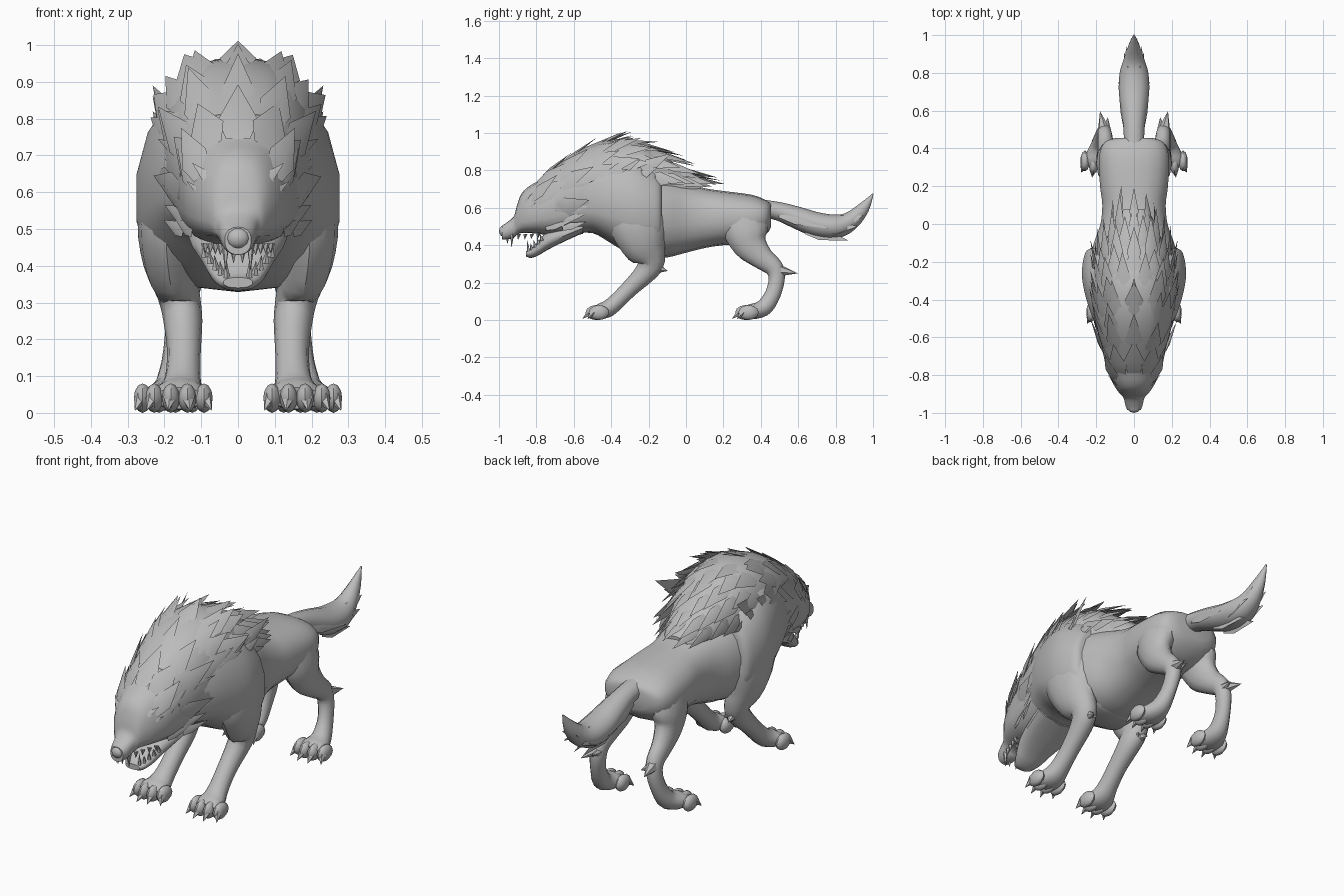
import bpy, bmesh, math, random
from mathutils import Vector as V

if "Cube" in bpy.data.objects:
    bpy.data.objects.remove(bpy.data.objects["Cube"])

random.seed(4)
fur = bpy.data.materials.new("grey_fur")
fur.diffuse_color = (0.5, 0.5, 0.5, 1)
fur.use_nodes = True
fur.node_tree.nodes["Principled BSDF"].inputs["Base Color"].default_value = fur.diffuse_color


def finish(name, bm, mirror=False):
    bmesh.ops.recalc_face_normals(bm, faces=bm.faces)
    me = bpy.data.meshes.new(name)
    bm.to_mesh(me)
    bm.free()
    me.materials.append(fur)
    ob = bpy.data.objects.new(name, me)
    bpy.context.collection.objects.link(ob)
    if mirror:
        ob.modifiers.new("mirror", 'MIRROR')
    return ob


def smooth_keys(keys, steps=3):
    """Catmull-Rom interpolation of a short list of key rows."""
    out = []
    for i in range(len(keys) - 1):
        rows = [keys[max(i - 1, 0)], keys[i], keys[i + 1], keys[min(i + 2, len(keys) - 1)]]
        for k in range(steps):
            t = k / steps
            out.append([b + .5 * t * (c - a + t * (2 * a - 5 * b + 4 * c - d + t * (3 * (b - c) + d - a)))
                        for a, b, c, d in zip(*rows)])
    return out + [list(keys[-1])]


def skin(bm, rings):
    vs = [[bm.verts.new(p) for p in r] for r in rings]
    n = len(vs[0])
    for a, b in zip(vs, vs[1:]):
        for i in range(n):
            bm.faces.new((a[i], a[(i + 1) % n], b[(i + 1) % n], b[i]))
    bm.faces.new(vs[0])
    bm.faces.new(vs[-1])


def spow(v, e):
    return math.copysign(abs(v) ** e, v)


def section(row, a, e=.85):
    """Point of an egg-shaped section (y, widest z, half width, top z, bottom z); a = 0 is the top."""
    y, zm, hw, zt, zb = row
    c = spow(math.cos(a), e)
    return V((hw * spow(math.sin(a), e), y, zm + c * ((zt - zm) if c > 0 else (zm - zb))))


def loft(name, keys, n=18):
    bm = bmesh.new()
    skin(bm, [[section(r, math.tau * i / n) for i in range(n)] for r in smooth_keys(keys)])
    return finish(name, bm)


def limb(bm, keys, n=12):
    """Tube along (x, y, z, side radius, radius in the side plane)."""
    rows = smooth_keys(keys)
    rings = []
    for i, (x, y, z, rx, rp) in enumerate(rows):
        t = V(rows[min(i + 1, len(rows) - 1)][:3]) - V(rows[max(i - 1, 0)][:3])
        nrm = V((0, -t.z, t.y)).normalized()
        rings.append([V((x, y, z)) + V((rx, 0, 0)) * math.cos(math.tau * k / n)
                      + nrm * rp * math.sin(math.tau * k / n) for k in range(n)])
    skin(bm, rings)


def ball(bm, c, r):
    vs = bmesh.ops.create_uvsphere(bm, u_segments=10, v_segments=6, radius=1)['verts']
    for v in vs:
        v.co = V(c) + V([a * b for a, b in zip(v.co, r)])


def cone(bm, base, tip, r, n=5):
    base, tip = V(base), V(tip)
    d = (tip - base).normalized()
    u = d.orthogonal().normalized()
    w = d.cross(u)
    ring = [bm.verts.new(base + r * (u * math.cos(math.tau * i / n) + w * math.sin(math.tau * i / n)))
            for i in range(n)]
    top = bm.verts.new(tip)
    bm.faces.new(ring)
    for i in range(n):
        bm.faces.new((ring[i], ring[(i + 1) % n], top))


def tuft(bm, base, tip, w, normal):
    """Pointed, ridged lock of fur."""
    base, tip, normal = V(base), V(tip), V(normal).normalized()
    d = tip - base
    s = d.cross(normal).normalized() * w
    mid = base + d * .35
    p = [bm.verts.new(q) for q in (base + s * .6, base - s * .6, mid - s, tip, mid + s,
                                   mid + normal * w * .3, mid - normal * w * .2)]
    for r in (5, 6):
        for a, b in ((0, 1), (1, 2), (2, 3), (3, 4), (4, 0)):
            bm.faces.new((p[a], p[b], p[r]))


# torso, chest, skull and lower jaw
loft("hind_torso", [(.455, .56, .10, .62, .50), (.43, .56, .16, .64, .46), (.35, .55, .188, .67, .41),
                    (.2, .55, .182, .69, .40), (.1, .55, .17, .705, .385), (0, .55, .18, .735, .36),
                    (-.1, .55, .215, .77, .335), (-.2, .56, .24, .80, .33)])
loft("chest", [(-.13, .57, .235, .79, .335), (-.15, .57, .26, .82, .33), (-.22, .57, .277, .87, .33),
               (-.3, .58, .277, .91, .35), (-.4, .59, .255, .93, .41), (-.5, .61, .22, .91, .465),
               (-.6, .62, .17, .85, .46)])
loft("skull", [(-.55, .62, .185, .9, .46), (-.65, .6, .17, .85, .45), (-.72, .58, .155, .805, .45),
               (-.78, .56, .14, .75, .46), (-.84, .545, .115, .715, .465), (-.88, .54, .09, .675, .465),
               (-.905, .53, .07, .61, .455), (-.92, .505, .056, .555, .44), (-.96, .48, .046, .52, .43),
               (-.985, .47, .036, .505, .43)])
loft("lower_jaw", [(-.55, .5, .14, .54, .465), (-.65, .46, .125, .51, .42), (-.74, .425, .1, .475, .375),
                   (-.79, .39, .08, .42, .345), (-.83, .365, .058, .38, .332), (-.855, .355, .04, .368, .34)])
bm = bmesh.new()
ball(bm, (0, -.974, .475), (.034, .026, .03))
finish("nose", bm)

# teeth along both jaws
bm = bmesh.new()
for i in range(5):
    t = i / 4
    x, y = .034 + .055 * t, -.93 + .14 * t
    cone(bm, (x, y, .46), (x, y - .003, .385 if i == 0 else .425 + .01 * t), .012)
    x, y = .03 + .06 * t, -.84 + .07 * t
    cone(bm, (x, y, .355 + .07 * t), (x + .004, y - .01, .43 if i == 0 else .40 + .06 * t), .011)
cone(bm, (.012, -.955, .445), (.012, -.955, .405), .01)
finish("teeth", bm, True)

# legs running into the paws, with toes, claws and pointed heels
FRONT = [(.18, -.28, .66, .07, .13), (.195, -.26, .52, .078, .15), (.185, -.225, .40, .072, .12),
         (.16, -.19, .31, .058, .078), (.15, -.22, .25, .053, .058), (.147, -.30, .17, .046, .046),
         (.15, -.37, .10, .048, .044), (.155, -.415, .062, .06, .045), (.158, -.455, .048, .075, .042),
         (.16, -.49, .04, .07, .03)]
HIND = [(.1, .3, .58, .08, .12), (.128, .32, .48, .072, .12), (.14, .345, .40, .058, .092),
        (.15, .41, .33, .046, .062), (.155, .47, .28, .04, .05), (.16, .485, .22, .038, .043),
        (.172, .465, .14, .036, .042), (.182, .425, .075, .046, .045), (.188, .385, .052, .06, .043),
        (.19, .345, .045, .073, .04), (.192, .31, .038, .07, .03)]
for name, keys, px, py, heel, tip in (
        ("front_legs", FRONT, .16, -.42, (.158, -.165, .28), (.17, -.098, .262)),
        ("hind_legs", HIND, .192, .38, (.158, .49, .265), (.18, .598, .25))):
    bm = bmesh.new()
    limb(bm, keys)
    for i in range(4):
        o = i - 1.5
        x, y = px + o * .045, py - .07 + abs(o) * .016
        ball(bm, (x, y, .04), (.025, .055, .04))
        cone(bm, (x + o * .003, y - .03, .04), (x + o * .014, y - .077 + abs(o) * .01, .006), .02)
    cone(bm, heel, tip, .036, 6)
    h = V(heel)
    cone(bm, h + V((-.012, 0, -.01)), h + (V(tip) - h) * .7 + V((-.035, 0, .008)), .028, 6)
    finish(name, bm, True)

# mane: fur mass following the neck, with overlapping rows of locks
CORE = [(-.87, .55, .10, .69, .5), (-.8, .58, .13, .75, .5), (-.7, .6, .16, .82, .5), (-.6, .64, .185, .89, .5),
        (-.5, .67, .205, .94, .5), (-.4, .70, .21, .965, .52), (-.3, .72, .205, .965, .55), (-.2, .72, .19, .93, .6),
        (-.1, .71, .155, .865, .62), (0, .70, .115, .79, .62), (.08, .68, .07, .725, .62)]
loft("mane_core", CORE[2:])


def core_at(y, a):
    y = min(max(y, CORE[0][0]), CORE[-1][0])
    for p, q in zip(CORE, CORE[1:]):
        if y <= q[0]:
            t = (y - p[0]) / (q[0] - p[0])
            return section([u + t * (v - u) for u, v in zip(p, q)], a)


# each row: start y, locks, widest angle, length, lift, lock width
ROWS = [(-.79, 5, 65, .2, .015, .055), (-.7, 7, 95, .22, .03, .05),
        (-.61, 7, 100, .24, .035, .05), (-.53, 9, 100, .23, .045, .045), (-.46, 7, 95, .2, .062, .05),
        (-.38, 8, 90, .22, .06, .045), (-.3, 7, 85, .23, .06, .042), (-.22, 7, 80, .24, .09, .038),
        (-.14, 6, 75, .22, .09, .032), (-.06, 5, 70, .21, .05, .028), (0, 3, 45, .2, .02, .024)]
bm = bmesh.new()
for y, n, amax, length, lift, w in ROWS:
    for i in range(n):
        a = math.radians(amax) * (2 * i / (n - 1) - 1)
        out = V((math.sin(a), 0, math.cos(a)))
        k = random.uniform(.72, 1.12)
        tip = core_at(y + length * k, a)
        tip.y = y + length * k
        tuft(bm, core_at(y, a) - out * .012, tip + out * lift * k, w, out)
finish("mane_locks", bm)

# ears, brow fur and cheek ruff
bm = bmesh.new()
tuft(bm, (.10, -.83, .645), (.155, -.69, .775), .045, (.6, -.6, .4))
tuft(bm, (.115, -.81, .62), (.165, -.68, .72), .035, (.8, -.4, .3))
finish("ears", bm, True)
bm = bmesh.new()
tuft(bm, (.03, -.9, .59), (.125, -.82, .68), .024, (.4, -.8, .5))
tuft(bm, (.055, -.885, .56), (.14, -.80, .63), .018, (.6, -.8, .2))
finish("brows", bm, True)
bm = bmesh.new()
for i in range(6):
    z = .49 + .042 * i
    for y, x, r in ((-.75, .125, .05), (-.66, .15, .06)):
        k = random.uniform(.8, 1.15)
        tuft(bm, (x, y, z), (x + r * k, y + .15 * k, z + .04 * k), .02, (1, -.3, .1))
for z, y in ((.76, -.42), (.72, -.33), (.79, -.26)):
    tuft(bm, (.19, y, z), (.232, y + .18, z + .1), .038, (1, 0, .3))
finish("cheek_and_shoulder_ruff", bm, True)

# bushy tail
bm = bmesh.new()
limb(bm, [(0, .4, .6, .055, .045), (0, .5, .58, .055, .05), (0, .6, .545, .068, .06), (0, .7, .51, .08, .066),
          (0, .8, .50, .076, .064), (0, .88, .53, .052, .05), (0, .95, .60, .027, .032), (0, 1, .675, .003, .003)])
for s in (-1, 1):
    for x, y, z, tx, ty, tz, w in ((.03, .64, .48, .03, .87, .425, .035), (.05, .72, .49, .05, .92, .5, .04),
                                   (.04, .78, .5, .04, .95, .56, .04), (.05, .5, .565, .085, .76, .49, .03)):
        tuft(bm, (x * s, y, z), (tx * s, ty, tz), w, (s, 0, .2))
finish("tail", bm)

# smooth shading with sharp edges kept
for ob in bpy.data.objects:
    ob.select_set(True)
    bpy.context.view_layer.objects.active = ob
bpy.ops.object.shade_smooth_by_angle(angle=math.radians(42))
